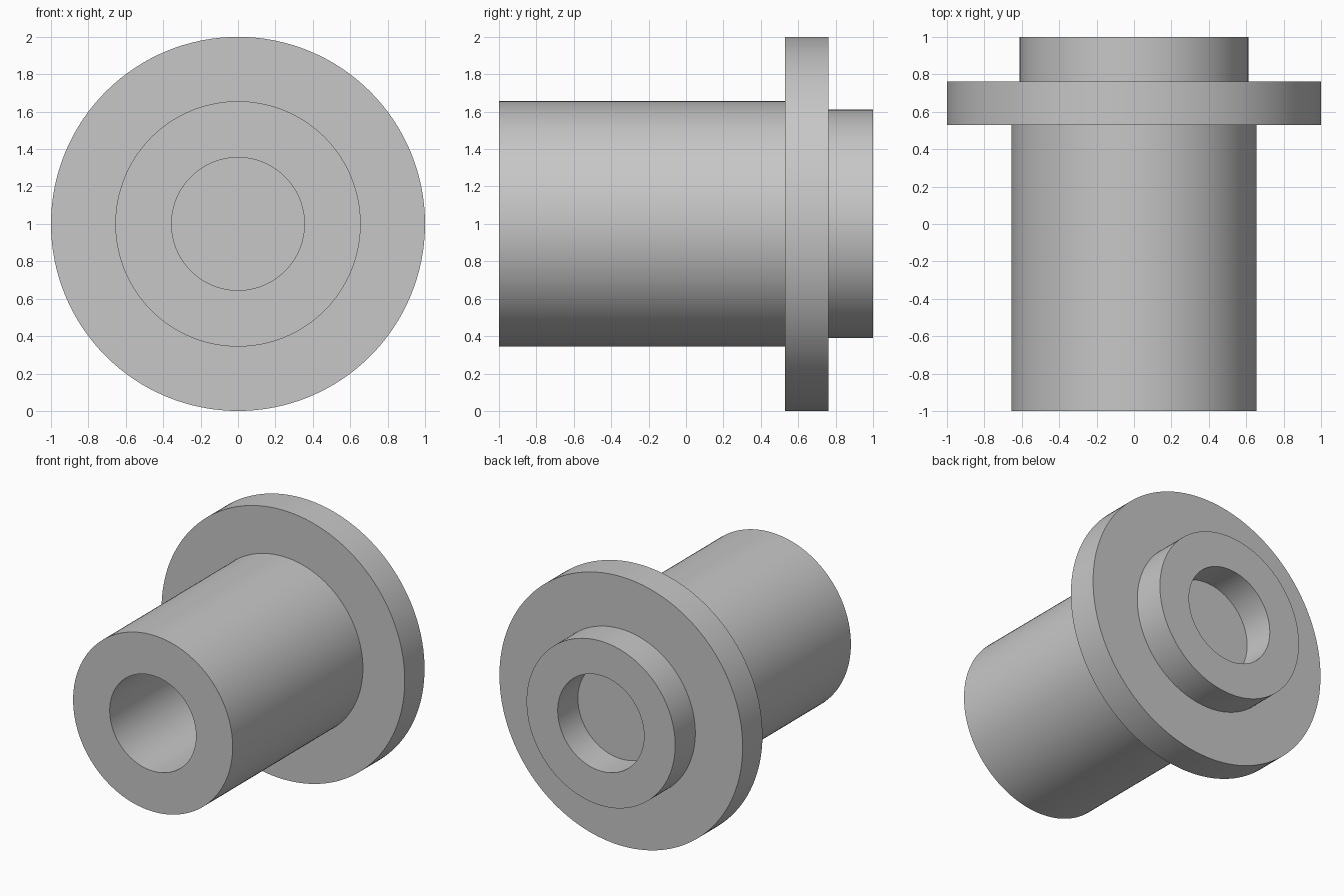
import bpy
import bmesh
from math import radians, tau
from mathutils import Matrix

SEGMENTS = 128
AXIS_HEIGHT = 1.0
TUBE_R, FLANGE_R, SPIGOT_R, BORE_R = 0.656, 1.0, 0.611, 0.355
FRONT, FLANGE_FRONT, FLANGE_BACK, BACK = -1.0, 0.53, 0.763, 1.0

if "Cube" in bpy.data.objects:
    bpy.data.objects.remove(bpy.data.objects["Cube"], do_unlink=True)


def make_material(name, colour):
    mat = bpy.data.materials.new(name)
    mat.use_nodes = True
    mat.diffuse_color = colour
    mat.node_tree.nodes["Principled BSDF"].inputs["Base Color"].default_value = colour
    return mat


def lathe(name, profile, mat):
    """Revolve (radius, y) points around the horizontal y axis."""
    bm = bmesh.new()
    verts = [bm.verts.new((r, y, 0)) for r, y in profile]
    edges = [bm.edges.new(pair) for pair in zip(verts, verts[1:])]
    bmesh.ops.spin(bm, geom=verts + edges, cent=(0, 0, 0), axis=(0, 1, 0),
                   angle=tau, steps=SEGMENTS, use_duplicate=False)
    bmesh.ops.remove_doubles(bm, verts=bm.verts[:], dist=0.0001)
    bmesh.ops.recalc_face_normals(bm, faces=bm.faces[:])
    bmesh.ops.transform(bm, matrix=Matrix.Translation((0, 0, AXIS_HEIGHT)), verts=bm.verts[:])
    mesh = bpy.data.meshes.new(name)
    bm.to_mesh(mesh)
    bm.free()
    mesh.materials.append(mat)
    obj = bpy.data.objects.new(name, mesh)
    bpy.context.collection.objects.link(obj)
    bpy.ops.object.select_all(action='DESELECT')
    obj.select_set(True)
    bpy.context.view_layer.objects.active = obj
    bpy.ops.object.shade_smooth_by_angle(angle=radians(30))
    return obj


grey = make_material("plain_grey", (0.57, 0.57, 0.57, 1))

# Sleeve, flange and rear spigot in one turned body; the flange closes both bores
lathe("flanged_sleeve", [
    (0, FLANGE_FRONT), (BORE_R, FLANGE_FRONT), (BORE_R, FRONT), (TUBE_R, FRONT),
    (TUBE_R, FLANGE_FRONT), (FLANGE_R, FLANGE_FRONT), (FLANGE_R, FLANGE_BACK),
    (SPIGOT_R, FLANGE_BACK), (SPIGOT_R, BACK), (BORE_R, BACK),
    (BORE_R, FLANGE_BACK), (0, FLANGE_BACK),
], grey)
